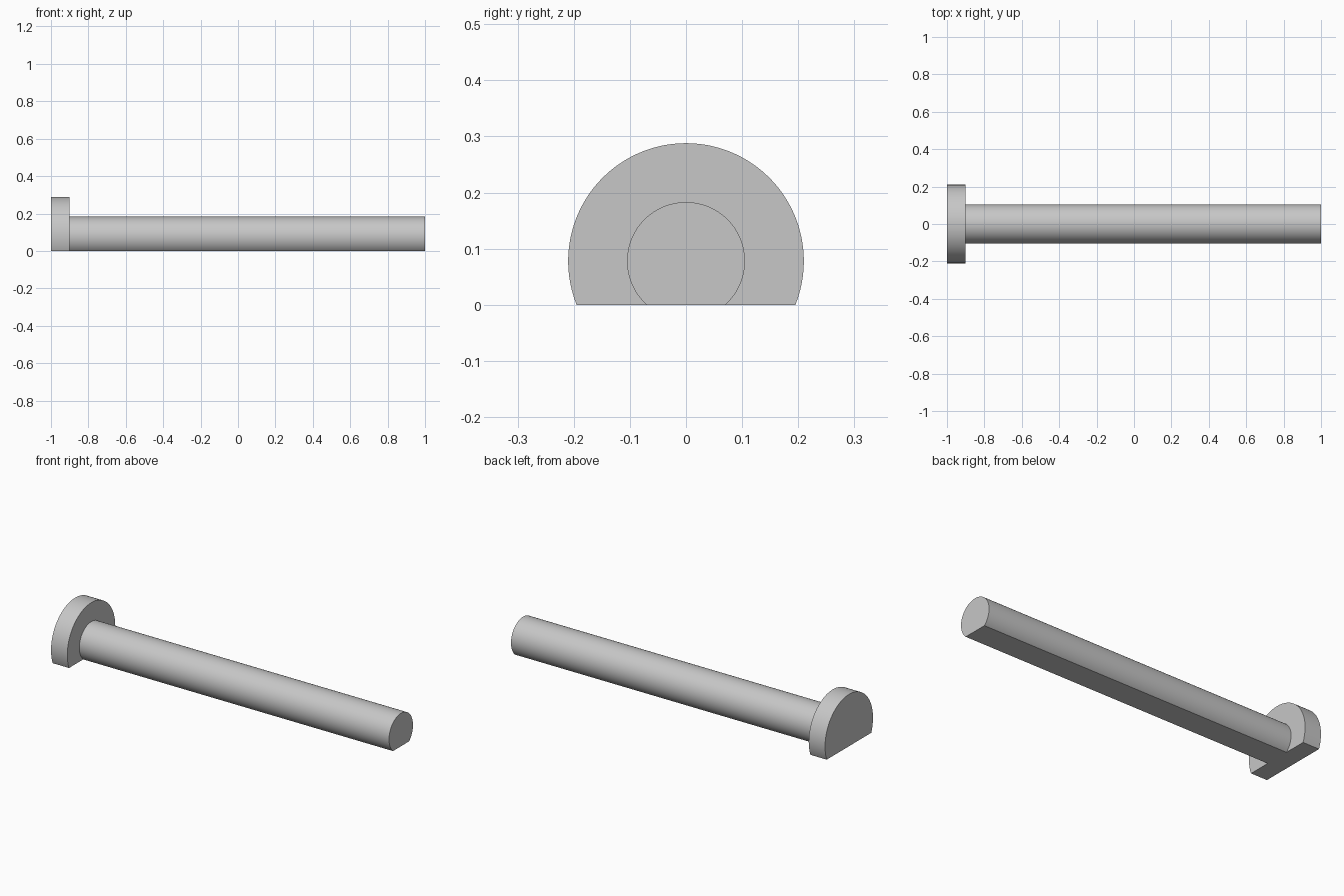
import bpy, bmesh, math

cube = bpy.data.objects.get("Cube")
if cube:
    bpy.data.objects.remove(cube, do_unlink=True)

AXIS_Z = 0.078      # height of the pin axis above the flat underside
SEGMENTS = 96

steel = bpy.data.materials.new("light grey")
steel.use_nodes = True
grey = (0.57, 0.57, 0.57, 1)
steel.diffuse_color = grey
steel.node_tree.nodes["Principled BSDF"].inputs["Base Color"].default_value = grey


def flat_bottom_rod(name, radius, x0, x1):
    """Cylinder along x whose underside is cut flat at z = 0."""
    start = -math.asin(AXIS_Z / radius)
    sweep = math.pi - 2 * start
    bm = bmesh.new()
    profile = []
    for i in range(SEGMENTS + 1):
        a = start + sweep * i / SEGMENTS
        profile.append(bm.verts.new(
            (x0, radius * math.cos(a), AXIS_Z + radius * math.sin(a))))
    face = bm.faces.new(profile)
    end = bmesh.ops.extrude_face_region(bm, geom=[face], use_keep_orig=True)
    verts = [v for v in end["geom"] if isinstance(v, bmesh.types.BMVert)]
    bmesh.ops.translate(bm, verts=verts, vec=(x1 - x0, 0, 0))
    bmesh.ops.recalc_face_normals(bm, faces=bm.faces)
    mesh = bpy.data.meshes.new(name)
    bm.to_mesh(mesh)
    bm.free()
    mesh.materials.append(steel)
    obj = bpy.data.objects.new(name, mesh)
    bpy.context.collection.objects.link(obj)
    # Smooth round side, sharp ends and flat
    bpy.ops.object.select_all(action="DESELECT")
    obj.select_set(True)
    bpy.context.view_layer.objects.active = obj
    bpy.ops.object.shade_smooth_by_angle(angle=math.radians(30))
    return obj


# Wide head disc and long shaft
flat_bottom_rod("pin_head", 0.21, -1.0, -0.9)
flat_bottom_rod("pin_shaft", 0.105, -0.9, 1.0)
